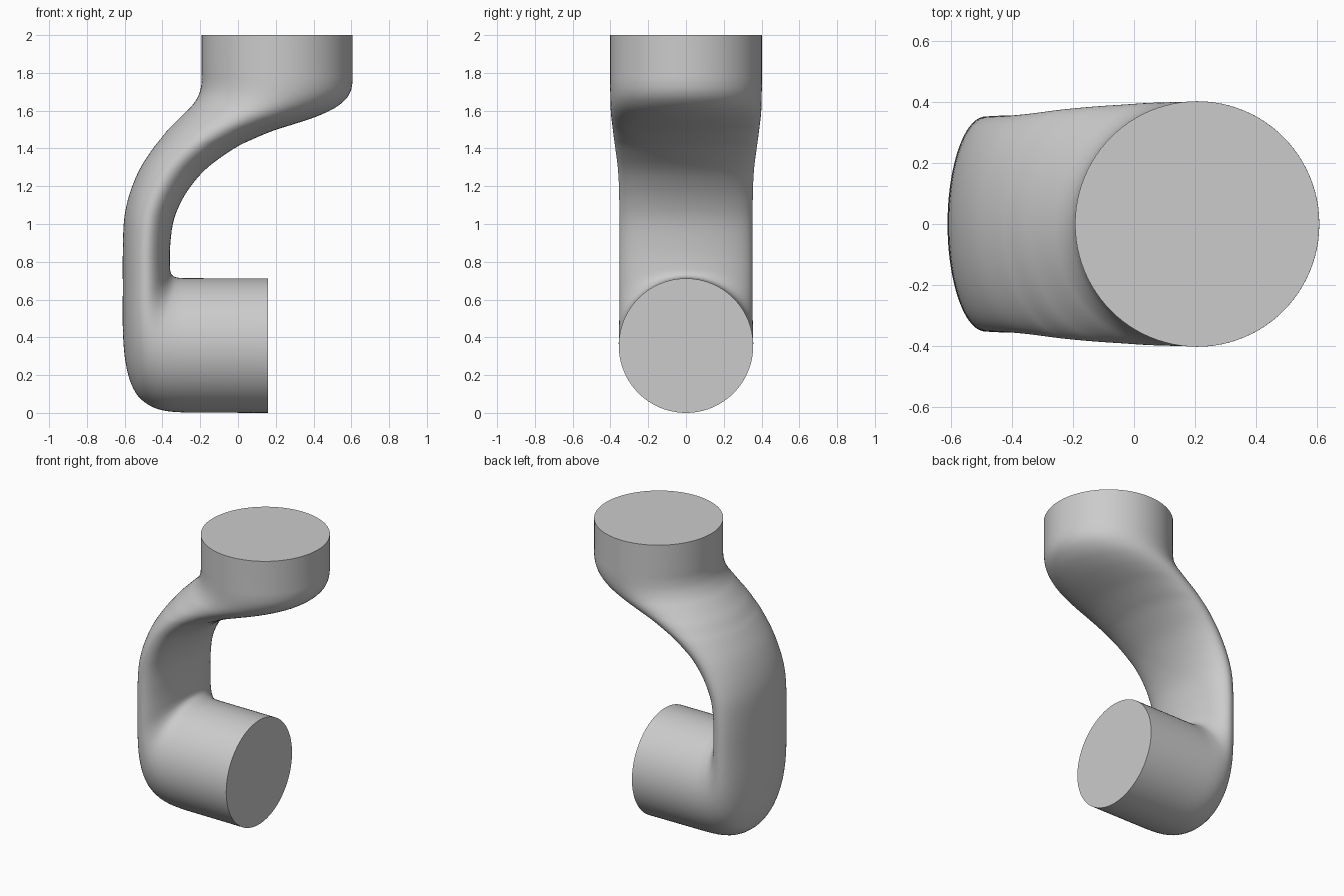
import bpy, bmesh, math
from mathutils import Vector

if "Cube" in bpy.data.objects:
    bpy.data.objects.remove(bpy.data.objects["Cube"])

# Section stations: outer point (x, z), inner point (x, z), half width in y
STATIONS = [
    (-.193, 1.80, .607, 1.80, .402),
    (-.193, 1.75, .606, 1.75, .402),
    (-.202, 1.70, .595, 1.70, .401),
    (-.220, 1.66, .565, 1.655, .400),
    (-.245, 1.625, .505, 1.61, .399),
    (-.280, 1.59, .41, 1.567, .397),
    (-.325, 1.545, .30, 1.53, .392),
    (-.370, 1.50, .19, 1.495, .387),
    (-.410, 1.45, .08, 1.45, .381),
    (-.450, 1.40, -.02, 1.40, .374),
    (-.515, 1.30, -.16, 1.30, .361),
    (-.560, 1.20, -.25, 1.20, .355),
    (-.590, 1.10, -.31, 1.10, .353),
    (-.605, 1.00, -.345, 1.00, .352),
    (-.61, .85, -.36, .87, .352),
    (-.61, .65, -.36, .77, .352),
    (-.61, .45, -.355, .74, .352),
    (-.60, .30, -.347, .728, .353),
    (-.575, .18, -.337, .721, .354),
    (-.53, .09, -.325, .717, .355),
    (-.46, .035, -.31, .715, .356),
    (-.38, .010, -.295, .714, .356),
    (-.28, .002, -.27, .713, .356),
]
TOP_END = (-.193, 2.0, .607, 2.0, .402)
PEG_END = (.16, 0, .16, .712, .356)
SIDES, STEPS = 96, 4


def smooth_path(pts, steps):
    """Catmull-Rom through all station values."""
    out = []
    for i in range(len(pts) - 1):
        p = [pts[max(0, min(len(pts) - 1, i + k))] for k in (-1, 0, 1, 2)]
        for s in range(steps):
            t = s / steps
            out.append([.5 * (2 * b + (c - a) * t + (2*a - 5*b + 4*c - d) * t**2
                              + (3*b - a - 3*c + d) * t**3)
                        for a, b, c, d in zip(*p)])
    return out + [pts[-1]]


def add_ring(bm, s):
    """Elliptical section spanning the outer and inner points."""
    outer, inner = Vector((s[0], 0, s[1])), Vector((s[2], 0, s[3]))
    mid, half = (outer + inner) / 2, (inner - outer) / 2
    ring = []
    for k in range(SIDES):
        a = math.tau * k / SIDES
        ring.append(bm.verts.new(mid + half * math.cos(a)
                                 + Vector((0, s[4] * math.sin(a), 0))))
    return ring


# One continuous loft: round head, flattened curved arm, round peg
bm = bmesh.new()
rings = [add_ring(bm, s) for s in [TOP_END] + smooth_path(STATIONS, STEPS) + [PEG_END]]
for a, b in zip(rings, rings[1:]):
    for k in range(SIDES):
        n = (k + 1) % SIDES
        bm.faces.new((a[k], b[k], b[n], a[n]))
bm.faces.new(rings[0])
bm.faces.new(rings[-1][::-1])
bmesh.ops.recalc_face_normals(bm, faces=bm.faces)
mesh = bpy.data.meshes.new("curved_hook_arm")
bm.to_mesh(mesh)
bm.free()

arm = bpy.data.objects.new("curved_hook_arm", mesh)
bpy.context.collection.objects.link(arm)
bpy.context.view_layer.objects.active = arm
arm.select_set(True)
bpy.ops.object.shade_smooth_by_angle(angle=math.radians(40))
